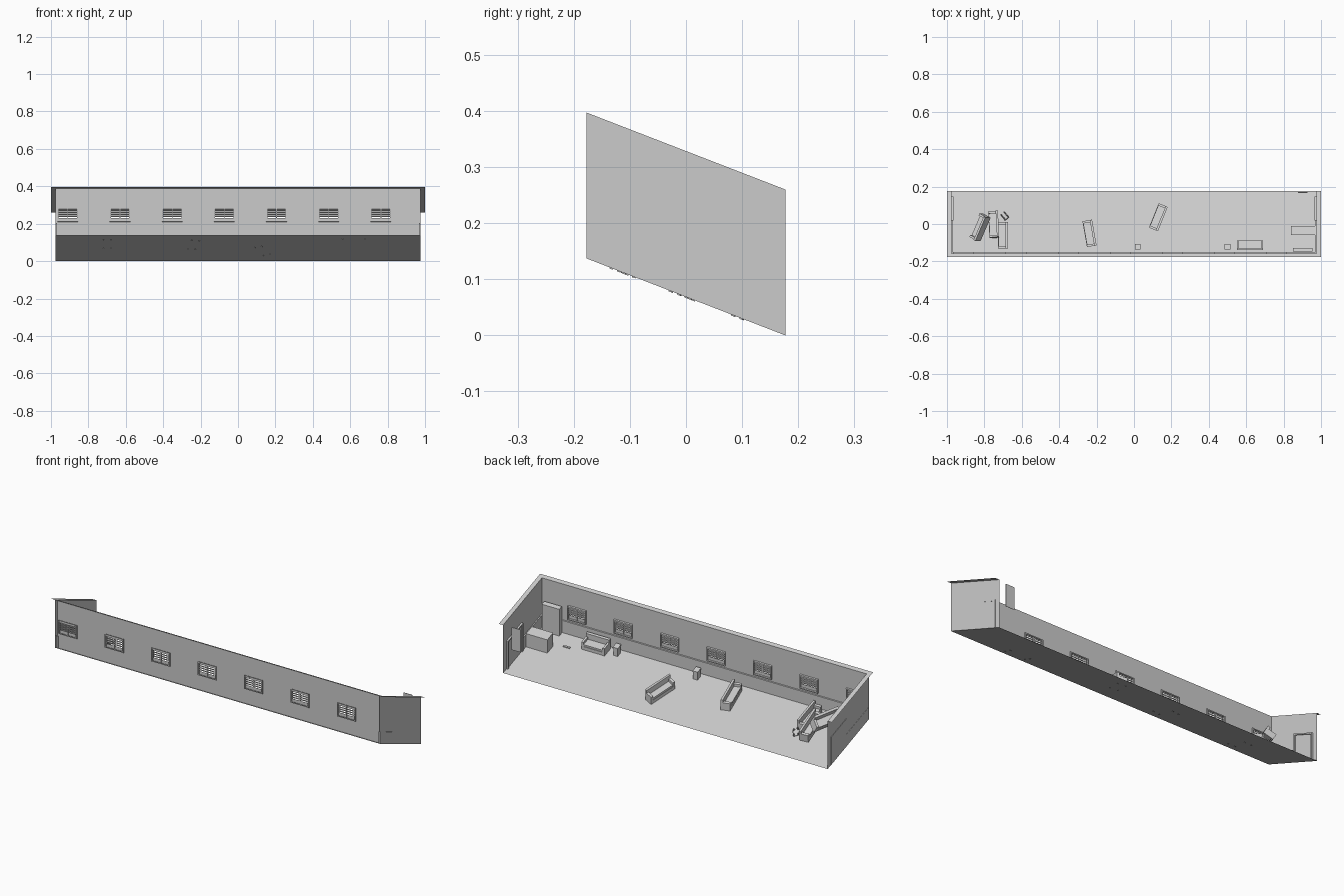
import bpy, bmesh, math, random
from mathutils import Matrix, Vector

if "Cube" in bpy.data.objects:
    bpy.data.objects.remove(bpy.data.objects["Cube"])

random.seed(3)
SLOPE, HY, WX, H = 0.387, 0.177, 0.975, 0.26   # floor slope, half depth, wall x, wall height
FY = -0.157                                    # front wall plane


def finish(name, bm):
    # everything is built on a level floor, then sheared to the slope
    for v in bm.verts:
        v.co.z += SLOPE * (HY - v.co.y)
    me = bpy.data.meshes.new(name)
    bm.to_mesh(me)
    bm.free()
    ob = bpy.data.objects.new(name, me)
    bpy.context.collection.objects.link(ob)
    return ob


def box(bm, lo, hi, m=Matrix()):
    lo, hi = Vector(lo), Vector(hi)
    size = Matrix.Diagonal((*(hi - lo), 1))
    bmesh.ops.create_cube(bm, size=1, matrix=m @ Matrix.Translation((lo + hi) / 2) @ size)


def quad(bm, *pts):
    bm.faces.new([bm.verts.new(p) for p in pts])


def boxes(name, parts, m=Matrix()):
    bm = bmesh.new()
    for lo, hi in parts:
        box(bm, lo, hi, m)
    return finish(name, bm)


# floor
bm = bmesh.new()
quad(bm, (-WX, -HY, 0), (WX, -HY, 0), (WX, HY, 0), (-WX, HY, 0))
finish("floor", bm)

# front wall with seven window openings
win_x = [-0.91 + 0.279 * i for i in range(7)]
WW, Z0, Z1 = 0.052, 0.082, 0.150
bm = bmesh.new()
xs = [-WX] + [x + s * WW for x in win_x for s in (-1, 1)] + [WX]
zs = [0, Z0, Z1, H]
for i in range(len(xs) - 1):
    for k in range(3):
        if k == 1 and i % 2 == 1:
            continue
        a, b, c, d = xs[i], xs[i + 1], zs[k], zs[k + 1]
        quad(bm, (a, FY, c), (b, FY, c), (b, FY, d), (a, FY, d))
bmesh.ops.remove_doubles(bm, verts=bm.verts, dist=1e-5)
finish("front_wall", bm)

# windows: frame, mullion, glass and slats
for i, x in enumerate(win_x):
    t, y0, y1 = 0.006, FY - 0.008, FY + 0.007
    a, b = x - WW - 0.003, x + WW + 0.003
    parts = [((a, y0, Z0 - 0.003), (a + t, y1, Z1 + 0.003)),
             ((b - t, y0, Z0 - 0.003), (b, y1, Z1 + 0.003)),
             ((a, y0, Z1 - 0.003), (b, y1, Z1 + 0.003)),
             ((a, y0, Z0 - 0.003), (b, y1, Z0 + 0.003)),
             ((x - 0.002, FY - 0.004, Z0), (x + 0.002, FY + 0.003, Z1)),
             ((a, FY - 0.001, Z0), (b, FY + 0.001, Z0 + 0.02))]
    for k in range(4):
        z = Z0 + 0.025 + 0.011 * k
        parts.append(((a, FY - 0.003, z), (b, FY + 0.002, z + 0.006)))
    boxes(f"window_{i + 1}", parts)

# front wainscot along the inside of the wall
boxes("front_wainscot", [((-WX, FY, 0), (WX, FY + 0.005, 0.066))])

# side walls, each with wainscot, door leaf and door frame
for name, s in (("left", -1), ("right", 1)):
    bm = bmesh.new()
    x = s * WX
    quad(bm, (x, -HY, 0), (x, HY, 0), (x, HY, H), (x, -HY, H))
    finish(name + "_wall", bm)

    def span(d0, d1):
        return min(s * d0, s * d1), max(s * d0, s * d1)

    a, b = span(WX - 0.006, WX + 0.001)
    boxes(name + "_wainscot", [((a, -HY, 0), (b, 0.018, 0.066))])
    a, b = span(WX - 0.010, WX + 0.002)
    boxes(name + "_door_frame", [((a, 0.018, 0), (b, 0.025, 0.152)),
                                 ((a, 0.141, 0), (b, 0.148, 0.152)),
                                 ((a, 0.018, 0.145), (b, 0.148, 0.152))])
    a, b = span(WX - 0.004, WX + 0.001)
    boxes(name + "_door", [((a, 0.025, 0), (b, 0.141, 0.145))])

# flat coping around the top of the three walls
bm = bmesh.new()
for s in (-1, 1):
    quad(bm, (s * WX, -HY, H), (s, -HY, H), (s, HY, H), (s * WX, HY, H))
quad(bm, (-WX, -HY, H), (WX, -HY, H), (WX, FY, H), (-WX, FY, H))
bmesh.ops.recalc_face_normals(bm, faces=bm.faces)
finish("coping", bm)


# sofas: base, cushion, backrest, arms and feet
def sofa(name, x, y, deg, z=0.0, tilt=(0, 0), length=0.14):
    L, D = length / 2, 0.026
    m = (Matrix.Translation((x, y, z)) @ Matrix.Rotation(math.radians(deg), 4, 'Z')
         @ Matrix.Rotation(math.radians(tilt[0]), 4, 'X')
         @ Matrix.Rotation(math.radians(tilt[1]), 4, 'Y'))
    parts = [((-L, -D, 0.003), (L, D, 0.020)),
             ((-L + 0.012, -D + 0.002, 0.020), (L - 0.012, D - 0.012, 0.029)),
             ((-L, D - 0.012, 0.020), (L, D, 0.058))]
    for s in (-1, 1):
        parts.append(((min(s * L, s * (L - 0.012)), -D, 0.020),
                      (max(s * L, s * (L - 0.012)), D - 0.012, 0.042)))
        for t in (-1, 1):
            cx, cy = s * (L - 0.01), t * (D - 0.006)
            parts.append(((cx - 0.003, cy - 0.003, -0.002), (cx + 0.003, cy + 0.003, 0.003)))
    boxes(name, parts, m)


sofa("sofa_by_wall", 0.62, -0.113, 180)
sofa("sofa_middle_left", -0.238, -0.05, -80)
sofa("sofa_middle_right", 0.13, 0.036, -112)
sofa("sofa_pile_low", -0.70, -0.06, -90)
sofa("sofa_pile_mid", -0.75, -0.005, -87, 0.01, (0, -6))
sofa("sofa_pile_top", -0.812, -0.018, -120, 0.055, (28, 14))


# small side tables
def side_table(name, x, y):
    w = 0.015
    parts = [((x - w, y - w, 0.038), (x + w, y + w, 0.045)),
             ((x - w + 0.002, y - w + 0.002, 0), (x + w - 0.002, y + w - 0.002, 0.038))]
    boxes(name, parts)


side_table("side_table_1", 0.50, -0.122)
side_table("side_table_2", 0.02, -0.122)

# desk, cupboard and hanging panel at the right end
boxes("desk", [((0.84, -0.06, 0), (0.968, -0.01, 0.072))])
boxes("cupboard", [((0.85, -0.148, 0), (0.955, -0.127, 0.145))])
boxes("hanging_panel", [((0.876, 0.167, 0.133), (0.928, 0.170, 0.255))])

# overturned table beside the pile
m = (Matrix.Translation((-0.69, 0.042, 0.022)) @ Matrix.Rotation(0.7, 4, 'Z')
     @ Matrix.Rotation(2.5, 4, 'X'))
w = 0.015
legs = [((sx * 0.011 - 0.003, sy * 0.011 - 0.003, -0.02),
         (sx * 0.011 + 0.003, sy * 0.011 + 0.003, 0.012)) for sx in (-1, 1) for sy in (-1, 1)]
boxes("overturned_table", [((-w, -w, 0.006), (w, w, 0.012))] + legs, m)

# scraps on the floor
bm = bmesh.new()
for x in (0.757, 0.769, 0.781):
    m = Matrix.Translation((x, -0.075, 0.003)) @ Matrix.Rotation(random.uniform(-0.4, 0.4), 4, 'Z')
    box(bm, (-0.007, -0.004, -0.002), (0.007, 0.004, 0.003), m)
finish("floor_scraps", bm)
